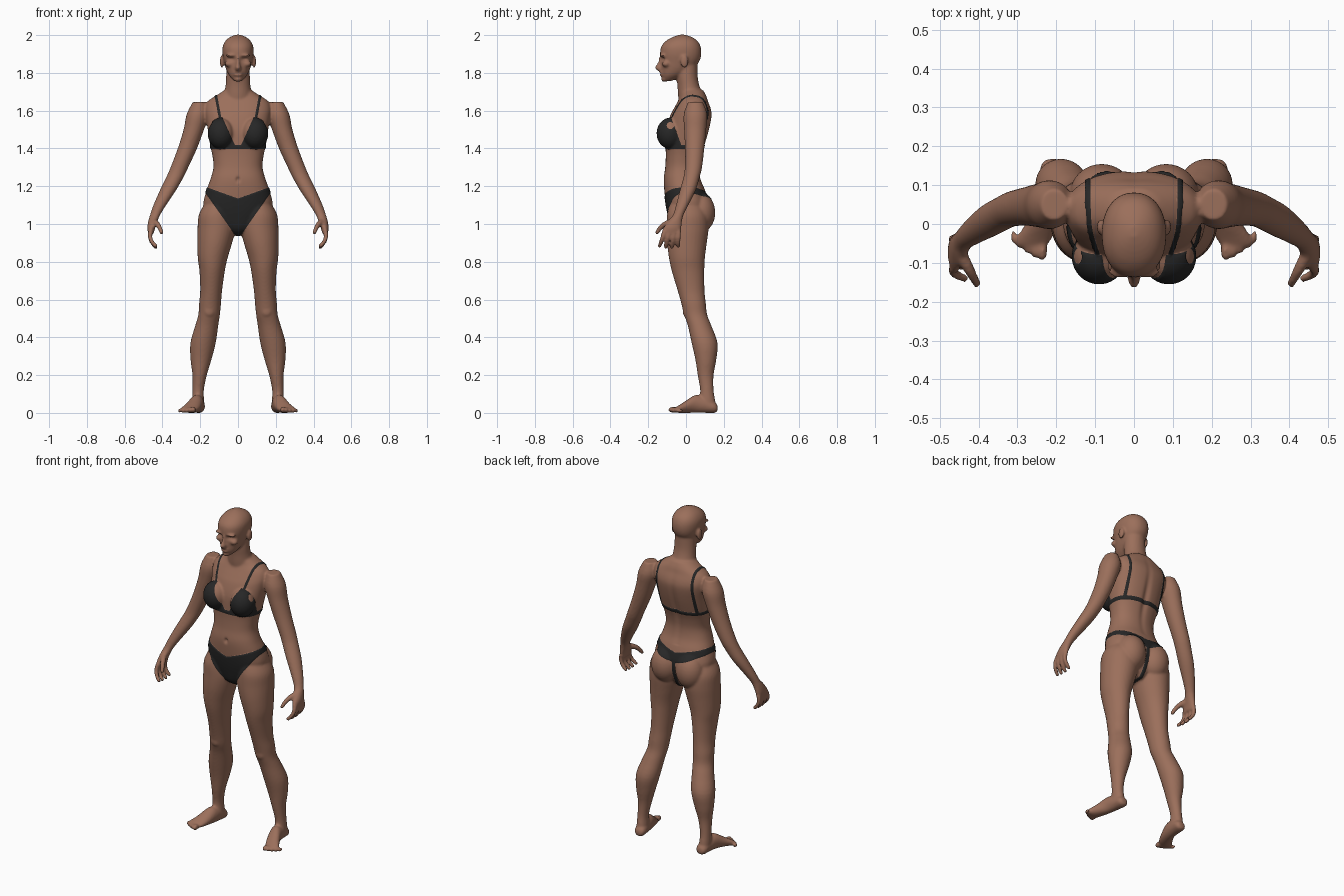
import bpy, bmesh, math
from mathutils import Vector

if "Cube" in bpy.data.objects:
    bpy.data.objects.remove(bpy.data.objects["Cube"])

bm = bmesh.new()
both = (1, -1)


def material(name, color):
    mat = bpy.data.materials.new(name)
    mat.use_nodes = True
    mat.diffuse_color = color
    for node in mat.node_tree.nodes:
        if node.type == 'BSDF_PRINCIPLED':
            node.inputs["Base Color"].default_value = color
            node.inputs["Roughness"].default_value = 0.7
    return mat


def bridge(loops):
    """Closed surface through loops of points."""
    rows = [[bm.verts.new(co) for co in loop] for loop in loops]
    count = len(rows[0])
    for a, b in zip(rows, rows[1:]):
        for k in range(count):
            n = (k + 1) % count
            bm.faces.new((a[k], a[n], b[n], b[k]))
    bm.faces.new(rows[0][::-1])
    bm.faces.new(rows[-1])


def refine(rings, steps=4):
    """Catmull-Rom interpolation between rings."""
    out = []
    last = len(rings) - 1
    for i in range(last):
        a, b, c, d = (rings[max(0, min(last, i + k))] for k in (-1, 0, 1, 2))
        for s in range(steps):
            t = s / steps
            out.append([0.5 * (2 * q + (r - p) * t + (2 * p - 5 * q + 4 * r - u) * t * t
                               + (3 * q - p - 3 * r + u) * t ** 3)
                        for p, q, r, u in zip(a, b, c, d)])
    return out + [list(rings[-1])]


def loft(rings, sides=(1,), axis='Z', power=2.0, count=32):
    """Rings are (level, centre x, half width, low, high) across the axis."""
    for side in sides:
        loops = []
        for level, cx, half, low, high in refine(rings):
            loop = []
            for k in range(count):
                ang = 2 * math.pi * k / count
                c, s = (math.copysign(abs(f(ang)) ** (2 / power), f(ang))
                        for f in (math.cos, math.sin))
                x = side * (cx + half * c)
                across = (low + high) / 2 + (high - low) / 2 * s
                loop.append((x, across, level) if axis == 'Z' else (x, level, across))
            loops.append(loop)
        bridge(loops)


def ball(center, radii, sides=both, count=32):
    """Ellipsoid on one or both sides."""
    rows = count // 2
    for side in sides:
        loops = []
        for i in range(rows):
            lat = math.pi * ((i + .5) / rows - .5)
            angles = [2 * math.pi * k / count for k in range(count)]
            loops.append([(side * center[0] + radii[0] * math.cos(lat) * math.cos(a),
                           center[1] + radii[1] * math.cos(lat) * math.sin(a),
                           center[2] + radii[2] * math.sin(lat)) for a in angles])
        bridge(loops)


def finger(points, r0, r1, total=10):
    """Chain of overlapping balls along a bent path, on both sides."""
    a, b, c = (Vector(p) for p in points)
    for i in range(total + 1):
        t = i / total
        co = a * (1 - t) ** 2 + b * 2 * t * (1 - t) + c * t * t
        ball(co, [r0 + (r1 - r0) * t] * 3, count=12)


# Torso, buttocks and breasts
loft([(.94, 0, .03, -.03, .06), (.97, 0, .07, -.07, .085), (1.03, 0, .15, -.09, .11),
      (1.1, 0, .183, -.105, .12), (1.18, 0, .166, -.115, .1), (1.24, 0, .145, -.118, .077),
      (1.3, 0, .13, -.11, .07), (1.36, 0, .135, -.107, .08), (1.42, 0, .148, -.108, .1),
      (1.5, 0, .16, -.105, .123), (1.57, 0, .172, -.085, .136), (1.61, 0, .175, -.065, .132),
      (1.65, 0, .16, -.043, .117), (1.68, 0, .115, -.03, .107), (1.71, 0, .07, -.03, .09)],
     power=2.3, count=48)
ball((.083, .075, 1.06), (.083, .08, .105))
ball((.09, -.083, 1.48), (.068, .07, .08))

# Neck and head
loft([(1.62, 0, .085, -.035, .1), (1.68, 0, .075, -.042, .092), (1.73, 0, .066, -.045, .072),
      (1.78, 0, .063, -.05, .062), (1.85, 0, .06, -.05, .06)])
loft([(1.757, 0, .02, -.12, -.075), (1.785, 0, .046, -.128, -.02), (1.82, 0, .063, -.131, .035),
      (1.86, 0, .074, -.133, .07), (1.9, 0, .082, -.137, .081), (1.94, 0, .081, -.131, .077),
      (1.97, 0, .066, -.105, .06), (1.99, 0, .042, -.07, .03), (2.002, 0, .012, -.035, -.005)],
     power=2.2)

# Nose, brows, cheekbones, lips, chin and ears
loft([(1.888, 0, .008, -.141, -.11), (1.85, 0, .01, -.152, -.11), (1.828, 0, .016, -.166, -.11),
      (1.812, 0, .015, -.152, -.11)])
ball((.034, -.123, 1.892), (.032, .017, .009))
ball((.046, -.105, 1.848), (.024, .022, .018))
for height in (1.803, 1.79):
    ball((0, -.126, height), (.026, .014, .007), (1,))
ball((0, -.114, 1.767), (.023, .017, .015), (1,))
ball((.085, -.008, 1.86), (.011, .021, .034))

# Arms down to the palms
loft([(1.645, .205, .035, .01, .09), (1.58, .214, .058, -.012, .112),
      (1.5, .234, .054, -.01, .107), (1.4, .268, .051, -.005, .097),
      (1.3, .31, .047, -.006, .085), (1.25, .333, .046, -.013, .073),
      (1.18, .37, .043, -.032, .052), (1.1, .414, .034, -.053, .013),
      (1.05, .438, .027, -.068, -.012), (1.02, .449, .025, -.092, -.02),
      (.98, .459, .021, -.12, -.025), (.95, .461, .015, -.125, -.03)], both)

# Fingers and thumbs
for i in range(4):
    y = -.113 + .025 * i
    tip = -.14 + .033 * i
    finger([(.461, y, .965), (.478, (y + tip) / 2, .92),
            (.436, tip, .884 - .006 * math.sin(i))], .0135, .011)
finger([(.447, -.075, 1.01), (.42, -.125, 1.005), (.405, -.153, .955)], .018, .0115)

# Legs and kneecaps
loft([(1.11, .1, .075, -.085, .09), (1.05, .112, .095, -.1, .115), (.98, .113, .101, -.102, .12),
      (.9, .123, .092, -.1, .11), (.82, .134, .079, -.09, .1), (.75, .137, .067, -.075, .097),
      (.65, .142, .058, -.045, .098), (.58, .148, .058, -.025, .105),
      (.52, .153, .057, -.01, .112), (.46, .166, .061, .01, .135), (.37, .185, .067, .03, .167),
      (.28, .196, .055, .05, .16), (.2, .203, .038, .062, .146), (.12, .211, .03, .075, .146),
      (.06, .211, .032, .07, .155), (.02, .21, .03, .075, .155)], both)
ball((.152, .014, .54), (.036, .032, .042))

# Feet and toes
loft([(.167, .208, .018, .01, .04), (.15, .208, .032, 0, .06), (.1, .212, .035, 0, .085),
      (.05, .22, .037, 0, .095), (0, .238, .042, 0, .065), (-.035, .256, .046, 0, .042),
      (-.055, .264, .042, .002, .03)], both, 'Y')
for i in range(5):
    r = .0165 - .0015 * i
    ball((.236 + .0185 * i, -.069 + .003 * i + .0015 * i * i, r), (r * .8, .026 - .002 * i, r),
         count=16)

# Fuse the parts into one skin
bmesh.ops.recalc_face_normals(bm, faces=bm.faces)
mesh = bpy.data.meshes.new("body")
bm.to_mesh(mesh)
bm.free()
body = bpy.data.objects.new("body_in_swimwear", mesh)
bpy.context.collection.objects.link(body)
fuse = body.modifiers.new("fuse", 'REMESH')
fuse.mode = 'VOXEL'
fuse.voxel_size = .0065
soften = body.modifiers.new("soften", 'SMOOTH')
soften.factor = .5
soften.iterations = 5
graph = bpy.context.evaluated_depsgraph_get()
skin = bpy.data.meshes.new_from_object(body.evaluated_get(graph))
body.modifiers.clear()
body.data = skin
skin.materials.clear()
skin.materials.append(material("skin_brown", (.33, .16, .105, 1)))
skin.materials.append(material("fabric_black", (.02, .02, .02, 1)))
bm = bmesh.new()
bm.from_mesh(skin)

# Pressed details: eye sockets, mouth line, navel, spine
presses = [((.033, -.135, 1.874), (.019, .03, .012), .013),
           ((0, -.138, 1.797), (.022, .03, .003), .004),
           ((0, -.118, 1.235), (.009, .03, .013), .012),
           ((0, .11, 1.42), (.018, .06, .17), -.01)]
for v in bm.verts:
    x, y, z = v.co
    if z > 1.2 and abs(x) < .1:
        for (cx, cy, cz), (rx, ry, rz), push in presses:
            d = ((abs(x) - cx) / rx) ** 2 + ((y - cy) / ry) ** 2 + ((z - cz) / rz) ** 2
            v.co.y += push * math.exp(-d)

# Only the faces around the swimwear are ever cut
region = [f for f in bm.faces
          if .86 < f.verts[0].co.z < 1.74 and abs(f.verts[0].co.x) < .22]


def paint(*limits):
    """Cut and colour the skin where a*x + b*y + c*z + d > 0 for every limit."""
    global region
    for side in both:
        planes = []
        for a, b, c, d in limits + ((1, 0, 0, 0),):
            no = Vector((side * a, b, c))
            planes.append((no * (-d / no.length_squared), no.normalized()))
        faces = region
        for co, no in planes:
            faces = [f for f in faces if (f.verts[0].co - co).dot(no) > -.02]
        untouched = set(region).difference(faces)
        pieces = []
        for co, no in planes:
            geom = set(faces)
            for f in faces:
                geom.update(f.edges)
                geom.update(f.verts)
            cut = bmesh.ops.bisect_plane(bm, geom=list(geom), dist=1e-5,
                                         plane_co=co, plane_no=no)
            faces = []
            for f in cut["geom"]:
                if isinstance(f, bmesh.types.BMFace):
                    inside = (f.calc_center_median() - co).dot(no) > 0
                    (faces if inside else pieces).append(f)
        for f in faces:
            f.material_index = 1
        region = list(untouched.union(pieces, faces))


# Briefs: front panel, back band, centre strip
paint((.36, 0, -1, 1.135), (-1.43, 0, 1, -.919), (0, -1, 0, .005))
paint((.22, 0, -1, 1.16), (-.37, 0, 1, -1.1), (0, 1, 0, -.005))
paint((-1, 0, 0, .011), (0, 1, 0, .04), (0, 0, -1, 1.13), (0, 0, 1, -.88))
# Bra: cups, chest band, front straps, back straps
paint((2.19, 0, -1, 1.382), (-1.83, 0, -1, 1.785), (0, 0, 1, -1.4),
      (0, -1, -.375, .507), (-1, 0, 0, .2))
paint((0, 0, 1, -1.396), (0, 0, -1, 1.418), (-1, 0, 0, .195))
paint((1, 0, -.19, .209), (-1, 0, .19, -.195), (0, 0, 1, -1.56), (0, -1, 0, .04))
paint((1, 0, 0, -.112), (-1, 0, 0, .126), (0, 0, 1, -1.41), (0, 1, 0, -.04))

# Give the fabric a little thickness
bm.normal_update()
fabric = {v for f in region if f.material_index for v in f.verts}
for v in fabric:
    if all(f.material_index for f in v.link_faces):
        v.co += v.normal * .003
for f in bm.faces:
    f.smooth = True
bm.to_mesh(skin)
bm.free()
skin.update()
